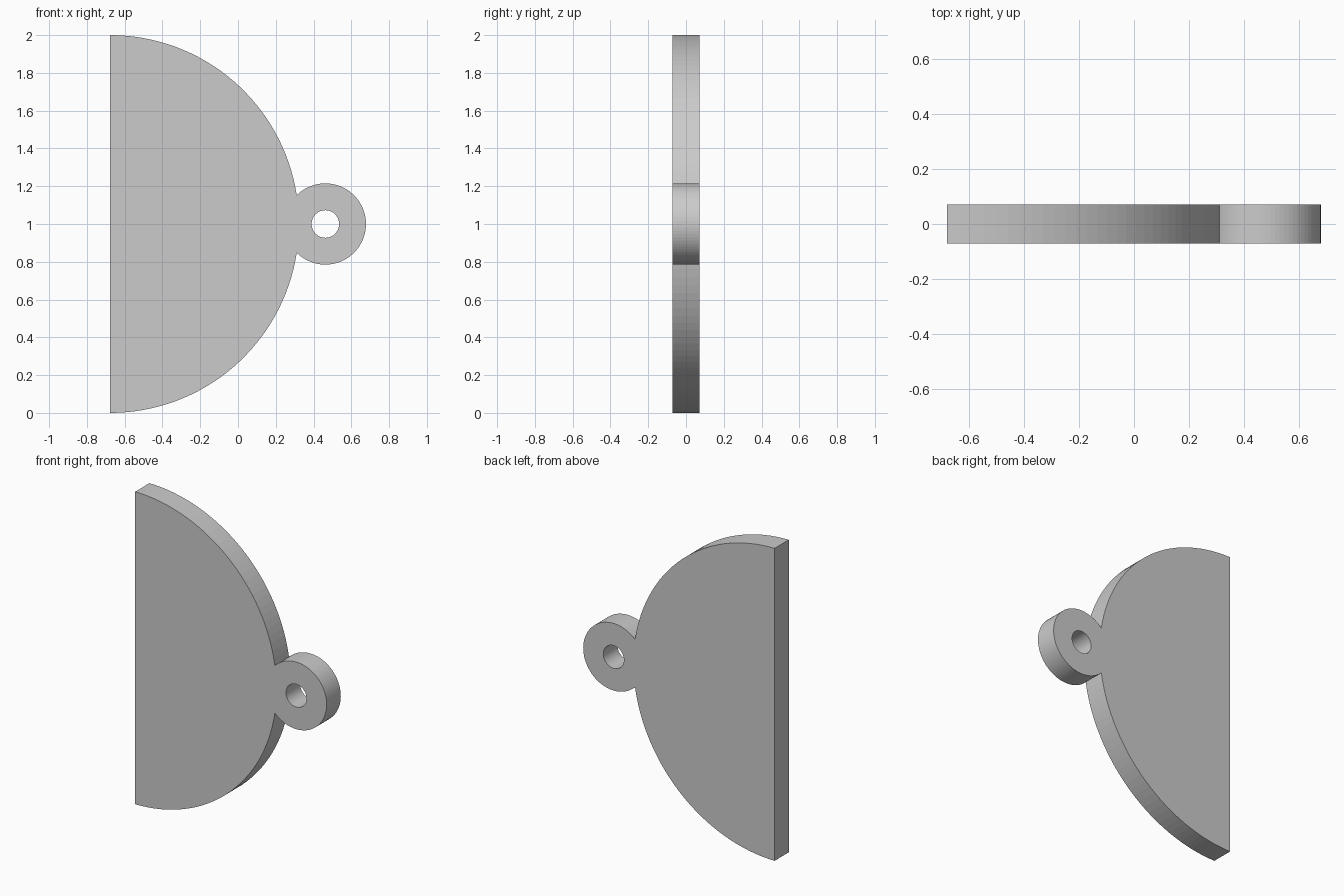
import bpy, bmesh
from math import sin, cos, pi, acos, atan2, sqrt, radians

if "Cube" in bpy.data.objects:
    bpy.data.objects.remove(bpy.data.objects["Cube"])

HALF_T = 0.0715
DISC_C, DISC_R = -0.6775, 1.0
RING_C, RING_R, HOLE_R = 0.4625, 0.215, 0.073


def arc(cx, r, a0, a1, n):
    """Points on an arc in the x-z plane, both ends included."""
    return [(cx + r * cos(a0 + (a1 - a0) * i / n),
             1 + r * sin(a0 + (a1 - a0) * i / n)) for i in range(n + 1)]


def add_loop(bm, pts):
    vs = [bm.verts.new((x, -HALF_T, z)) for x, z in pts]
    return [bm.edges.new((v, vs[(i + 1) % len(vs)])) for i, v in enumerate(vs)]


# Where the half disc meets the eyelet
d = RING_C - DISC_C
a = (d * d + DISC_R ** 2 - RING_R ** 2) / (2 * d)
h = sqrt(DISC_R ** 2 - a * a)
phi = atan2(h, a)
psi = atan2(h, a - d)

# Outline: lower disc arc, eyelet arc, upper disc arc, closed by the flat edge
outline = (arc(DISC_C, DISC_R, -pi / 2, -phi, 32)[:-1]
           + arc(RING_C, RING_R, -psi, psi, 56)
           + arc(DISC_C, DISC_R, phi, pi / 2, 32)[1:])
hole = arc(RING_C, HOLE_R, 0, 2 * pi, 48)[:-1]

# Fill the profile with its hole and extrude to a plate
bm = bmesh.new()
edges = add_loop(bm, outline) + add_loop(bm, hole)
bmesh.ops.triangle_fill(bm, use_beauty=True, use_dissolve=False, edges=edges)
ext = bmesh.ops.extrude_face_region(bm, geom=bm.faces[:], use_keep_orig=True)
top = [g for g in ext["geom"] if isinstance(g, bmesh.types.BMVert)]
bmesh.ops.translate(bm, vec=(0, 2 * HALF_T, 0), verts=top)
bmesh.ops.recalc_face_normals(bm, faces=bm.faces[:])

mesh = bpy.data.meshes.new("half_disc_plate")
bm.to_mesh(mesh)
bm.free()
plate = bpy.data.objects.new("half_disc_plate", mesh)
bpy.context.collection.objects.link(plate)
